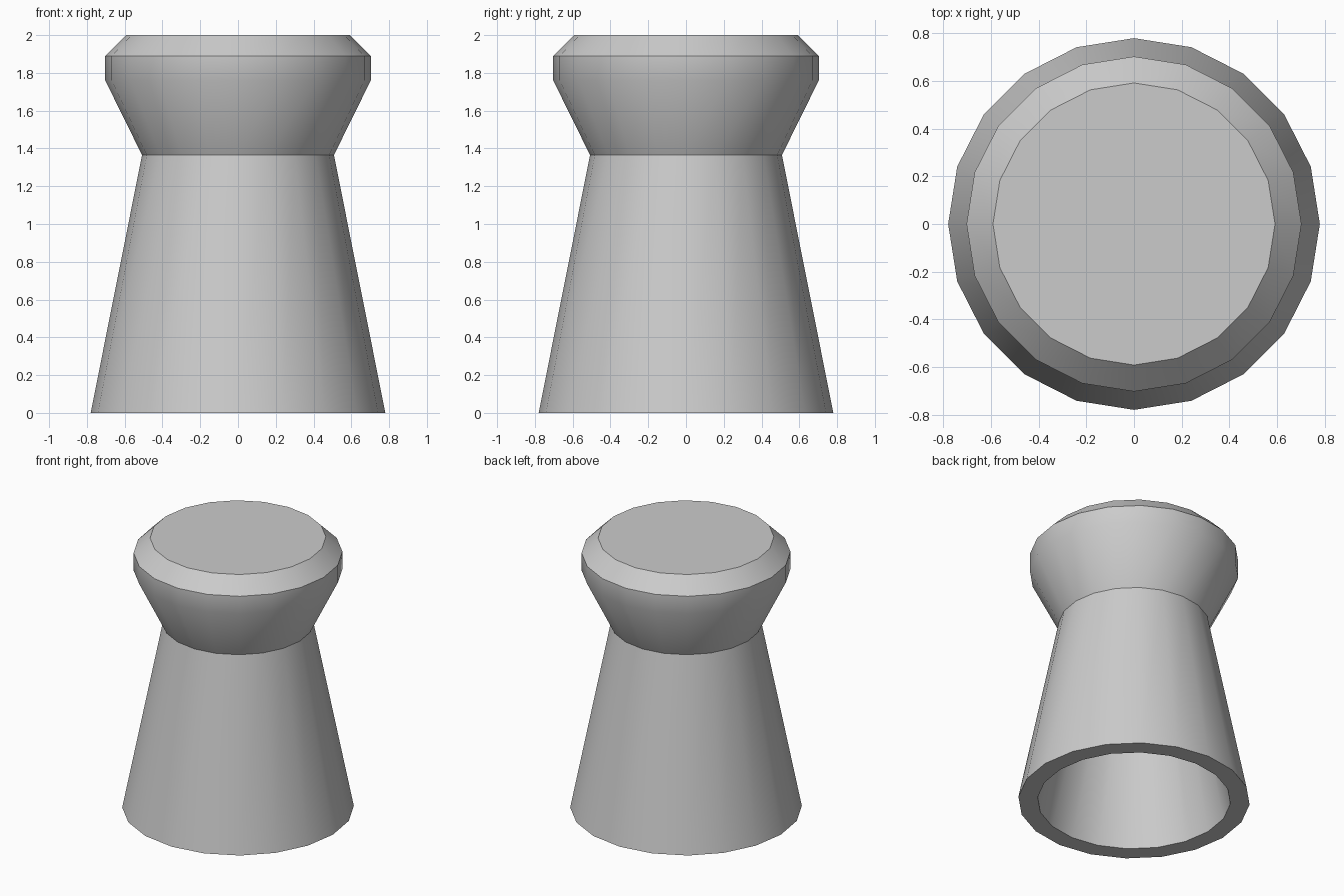
import bpy
import bmesh
from math import cos, sin, tau, radians

if "Cube" in bpy.data.objects:
    bpy.data.objects.remove(bpy.data.objects["Cube"])

SIDES = 20

# Radius and height: cavity roof, skirt rim, waist, head band, bevelled top
PROFILE = [(0.38, 1.36), (0.65, 0), (0.78, 0), (0.508, 1.365),
           (0.703, 1.76), (0.703, 1.89), (0.592, 2.0)]


def lathe(name, profile):
    bm = bmesh.new()
    rings = [[bm.verts.new((r * cos(tau * i / SIDES), r * sin(tau * i / SIDES), z))
              for i in range(SIDES)] for r, z in profile]
    for a, b in zip(rings, rings[1:]):
        for i in range(SIDES):
            j = (i + 1) % SIDES
            bm.faces.new((a[i], a[j], b[j], b[i]))
    # Flat caps close the cavity roof and the top
    bm.faces.new(rings[0][::-1])
    bm.faces.new(rings[-1])
    bmesh.ops.recalc_face_normals(bm, faces=bm.faces)
    mesh = bpy.data.meshes.new(name)
    bm.to_mesh(mesh)
    bm.free()
    obj = bpy.data.objects.new(name, mesh)
    bpy.context.collection.objects.link(obj)
    return obj


# Waisted body with flared hollow skirt and solid head
body = lathe("waisted_pellet_body", PROFILE)
bpy.context.view_layer.objects.active = body
body.select_set(True)
bpy.ops.object.shade_smooth_by_angle(angle=radians(30))
